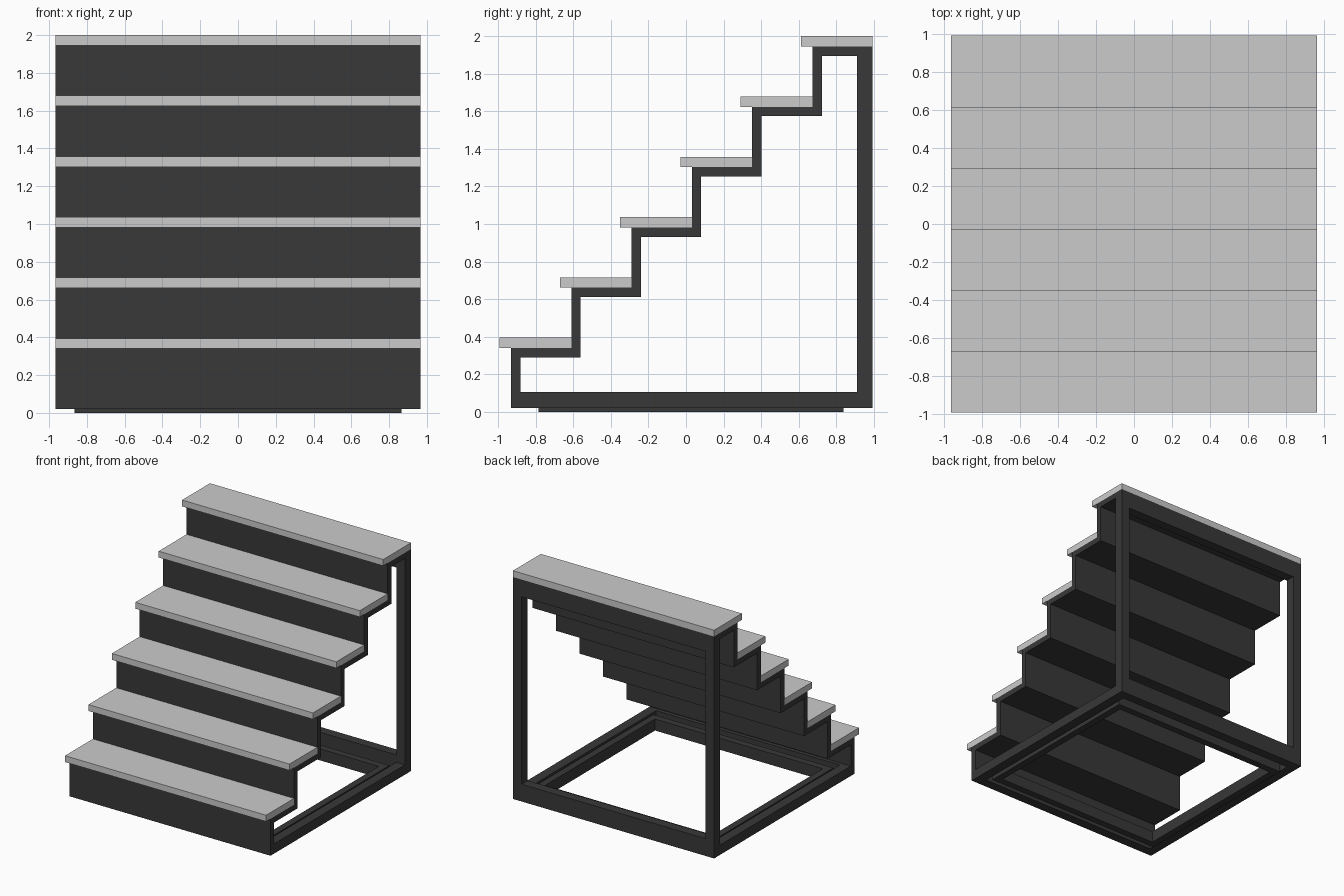
import bpy
import bmesh

if "Cube" in bpy.data.objects:
    bpy.data.objects.remove(bpy.data.objects["Cube"])

STEPS, PITCH = 6, 0.321
W = 0.965                      # half width
Y0, RISER, BACK = -0.993, -0.932, 0.993
BASE, T = 0.02, 0.05           # frame underside, sheet thickness
Z1 = 0.34                      # top of first riser

dark = bpy.data.materials.new("dark_metal")
dark.diffuse_color = (0.04, 0.04, 0.04, 1)
dark.use_nodes = True
dark.node_tree.nodes["Principled BSDF"].inputs["Base Color"].default_value = dark.diffuse_color


def finish(bm, name, mat):
    bmesh.ops.recalc_face_normals(bm, faces=bm.faces)
    me = bpy.data.meshes.new(name)
    bm.to_mesh(me)
    bm.free()
    if mat:
        me.materials.append(mat)
    ob = bpy.data.objects.new(name, me)
    bpy.context.collection.objects.link(ob)
    return ob


def box(name, x, y, z, mat=dark):
    bm = bmesh.new()
    bmesh.ops.create_cube(bm, size=1)
    for v in bm.verts:
        for i, (a, b) in enumerate((x, y, z)):
            v.co[i] = (a + b) / 2 + v.co[i] * (b - a)
    return finish(bm, name, mat)


# Folded stair sheet: one zigzag profile extruded across the width
outer, inner = [(RISER, BASE)], [(RISER + T, BASE)]
for i in range(STEPS):
    y, z = RISER + i * PITCH, Z1 + i * PITCH
    last = i == STEPS - 1
    y_next = BACK if last else y + PITCH
    outer += [(y, z), (y_next, z)]
    inner += [(y + T, z - T), (BACK if last else y_next + T, z - T)]
bm = bmesh.new()
face = bm.faces.new([bm.verts.new((-W, y, z)) for y, z in outer + inner[::-1]])
ext = bmesh.ops.extrude_face_region(bm, geom=[face])
for v in ext["geom"]:
    if isinstance(v, bmesh.types.BMVert):
        v.co.x = W
finish(bm, "folded_stair_sheet", dark)

# Treads
for i in range(STEPS):
    y, z = i * PITCH, Z1 + i * PITCH
    end = BACK if i == STEPS - 1 else RISER + y + PITCH
    box(f"tread_{i + 1}", (-W, W), (Y0 + y, end), (z, z + 0.055), None)

# Back frame: posts and deep cross rails
top = Z1 + (STEPS - 1) * PITCH
P = 0.083
for side, x in (("left", (-W, -W + P)), ("right", (W - P, W))):
    box(f"back_post_{side}", x, (BACK - P, BACK), (BASE, top - T))
    box(f"side_rail_{side}", x, (RISER + T, BACK - P), (BASE, 0.105))
box("back_top_rail", (-W + P, W - P), (BACK - P, BACK), (top - 0.15, top - T))
box("back_bottom_rail", (-W + P, W - P), (BACK - P, BACK), (BASE, 0.17))
box("front_bottom_rail", (-W + P, W - P), (RISER + T, RISER + P), (BASE, 0.105))

# Inset foot frame that touches the ground
X, YF, YB, B, H = 0.865, -0.785, 0.84, 0.06, 0.1
box("foot_front", (-X, X), (YF, YF + B), (0, H))
box("foot_back", (-X, X), (YB - B, YB), (0, H))
box("foot_left", (-X, -X + B), (YF + B, YB - B), (0, H))
box("foot_right", (X - B, X), (YF + B, YB - B), (0, H))
